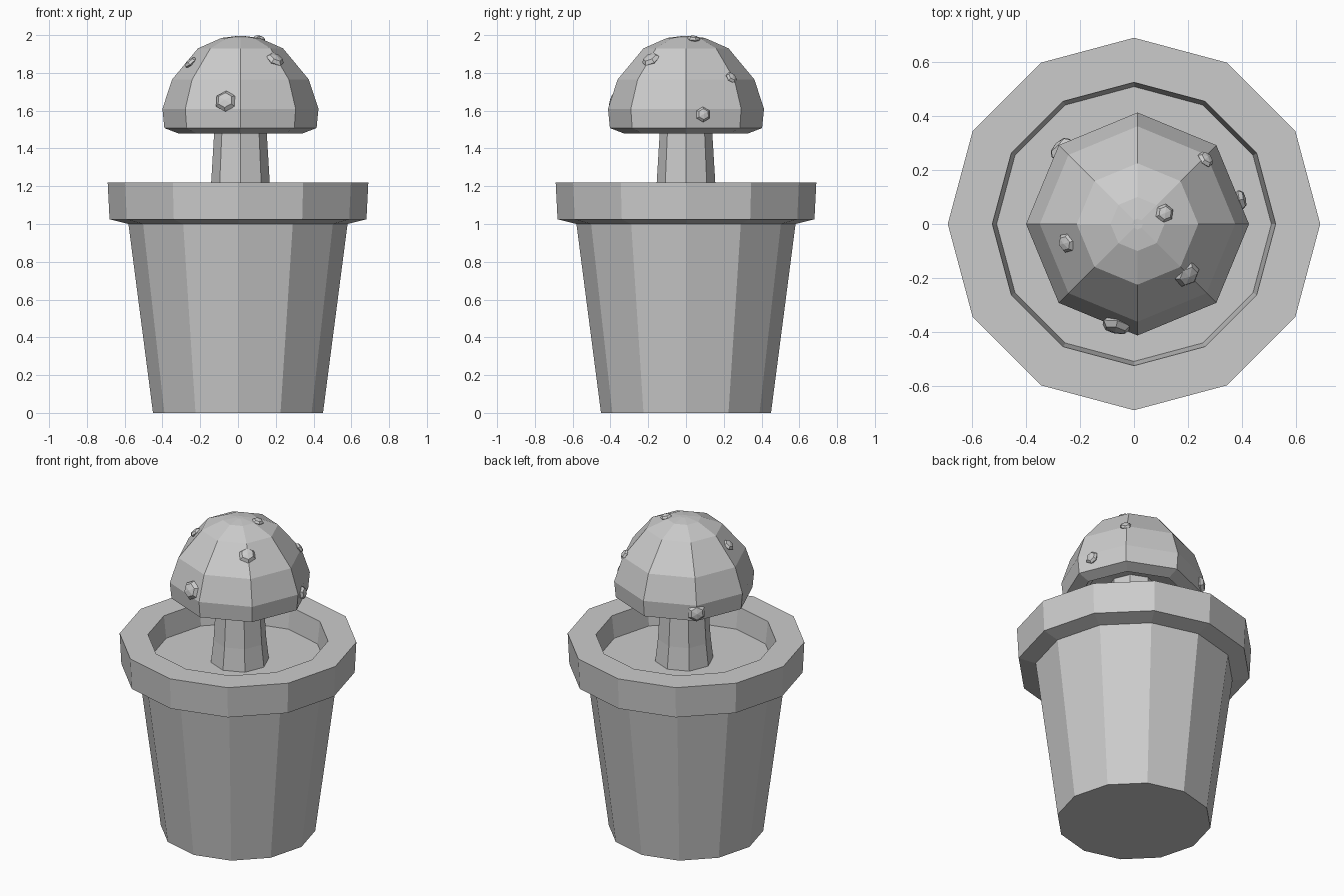
import bpy, bmesh, math
from mathutils import Vector

cube = bpy.data.objects.get("Cube")
if cube:
    bpy.data.objects.remove(cube, do_unlink=True)

grey = bpy.data.materials.new("plain grey")
grey.use_nodes = True
grey.diffuse_color = (0.6, 0.6, 0.6, 1)
grey.node_tree.nodes["Principled BSDF"].inputs["Base Color"].default_value = (0.6, 0.6, 0.6, 1)


def add_object(name, bm):
    bmesh.ops.recalc_face_normals(bm, faces=bm.faces[:])
    mesh = bpy.data.meshes.new(name)
    bm.to_mesh(mesh)
    bm.free()
    mesh.materials.append(grey)
    obj = bpy.data.objects.new(name, mesh)
    bpy.context.collection.objects.link(obj)
    return obj


def lathe(name, profile, sides, centre_x=0):
    """Turn (radius, z) points into a faceted solid, capped at both ends."""
    bm = bmesh.new()
    rings = []
    for radius, z in profile:
        angles = [math.tau * i / sides for i in range(sides)]
        rings.append([bm.verts.new((centre_x + radius * math.cos(a), radius * math.sin(a), z))
                      for a in angles])
    for low, high in zip(rings, rings[1:]):
        for i in range(sides):
            j = (i + 1) % sides
            bm.faces.new((low[i], low[j], high[j], high[i]))
    bm.faces.new(rings[0][::-1])
    bm.faces.new(rings[-1])
    return add_object(name, bm)


# Pot with an overhanging rim, hollow down to the soil
lathe("pot", [(0.45, 0), (0.58, 1.0), (0.68, 1.025), (0.69, 1.22),
              (0.525, 1.22), (0.505, 1.04)], 12)
lathe("soil", [(0.5, 1.05), (0.509, 1.08)], 12)

# Mushroom
AXIS = 0.013
lathe("stem", [(0.172, 1.07), (0.155, 1.22), (0.14, 1.47), (0.14, 1.6)], 8, AXIS)
lathe("cap", [(0.13, 1.57), (0.27, 1.55), (0.33, 1.48), (0.403, 1.508), (0.413, 1.61),
              (0.362, 1.765), (0.225, 1.93), (0.1, 1.985), (0.02, 1.995)], 8, AXIS)

# Warts: flattened six-sided lumps facing away from the cap's middle
warts = {
    "front_wart": ((-0.065, -0.375, 1.65), 0.058),
    "front_left_wart": ((0.195, -0.185, 1.87), 0.052),
    "right_wart": ((-0.25, -0.07, 1.855), 0.038),
    "top_wart": ((0.113, 0.04, 1.98), 0.035),
    "back_left_wart": ((0.265, 0.24, 1.775), 0.034),
    "left_wart": ((0.395, 0.09, 1.58), 0.041),
    "back_right_wart": ((-0.27, 0.28, 1.56), 0.055),
}
for name, (place, size) in warts.items():
    bm = bmesh.new()
    bmesh.ops.create_uvsphere(bm, u_segments=6, v_segments=4, radius=size)
    bmesh.ops.scale(bm, vec=(1, 1, 0.5), verts=bm.verts[:])
    wart = add_object(name, bm)
    wart.location = place
    outward = Vector(place) - Vector((AXIS, 0, 1.53))
    wart.rotation_euler = outward.to_track_quat('Z', 'Y').to_euler()
